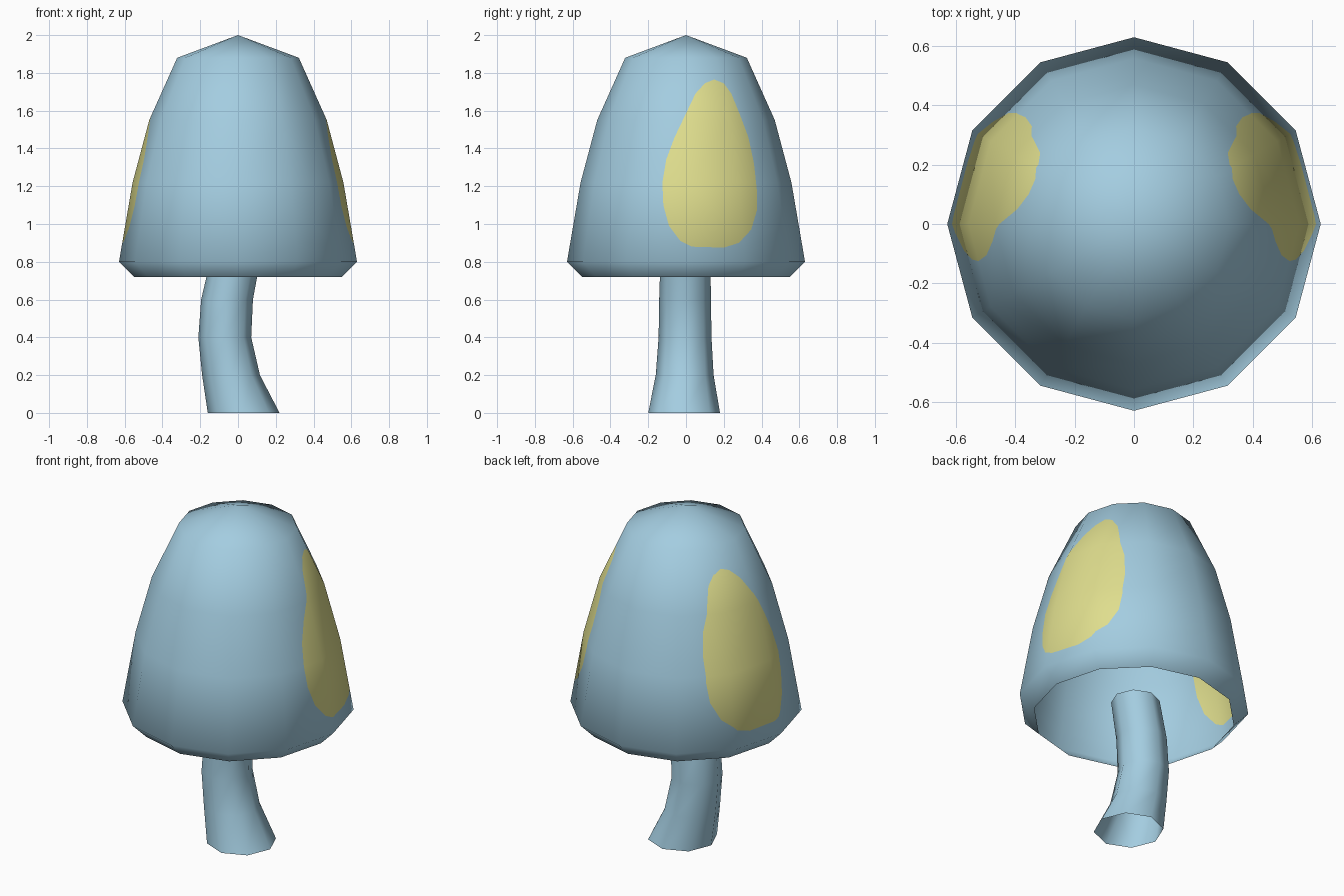
import bpy, bmesh
from math import sin, cos, pi
from mathutils import Vector

cube = bpy.data.objects.get("Cube")
if cube:
    bpy.data.objects.remove(cube)


def material(name, rgb):
    m = bpy.data.materials.new(name)
    m.use_nodes = True
    m.diffuse_color = (*rgb, 1)
    m.node_tree.nodes["Principled BSDF"].inputs["Base Color"].default_value = (*rgb, 1)
    return m


blue = material("pale_blue", (0.37, 0.61, 0.75))
yellow = material("soft_yellow", (0.74, 0.73, 0.27))


def tube(rings, sides):
    """Open skin through rings of (x, y, z, radius); radius 0 closes to a tip."""
    bm = bmesh.new()
    loops = []
    for x, y, z, r in rings:
        if r == 0:
            loops.append([bm.verts.new((x, y, z))] * sides)
        else:
            angles = [2 * pi * i / sides for i in range(sides)]
            loops.append([bm.verts.new((x + r * cos(a), y + r * sin(a), z)) for a in angles])
    for low, high in zip(loops, loops[1:]):
        for i in range(sides):
            j = (i + 1) % sides
            corners = [low[i], low[j], high[j], high[i]]
            bm.faces.new(list(dict.fromkeys(corners)))
    for f in bm.faces:
        f.smooth = True
    bm.normal_update()
    return bm


def finish(bm, name, materials):
    me = bpy.data.meshes.new(name)
    bm.to_mesh(me)
    bm.free()
    for m in materials:
        me.materials.append(m)
    ob = bpy.data.objects.new(name, me)
    bpy.context.collection.objects.link(ob)
    return ob


# Curved hollow stem
stem_rings = [(0.03, -0.01, 0, 0.19), (-0.037, -0.007, 0.2, 0.153), (-0.07, -0.005, 0.4, 0.14),
              (-0.058, -0.005, 0.6, 0.137), (-0.012, -0.003, 0.82, 0.132)]
finish(tube(stem_rings, 8), "stem", [blue])

# Hollow cap with a turned-in rim
cap_profile = [(0.55, 0.72), (0.63, 0.8), (0.558, 1.22), (0.47, 1.55), (0.322, 1.88), (0, 2)]
bm = tube([(0, 0, z, r) for r, z in cap_profile], 12)

# Keep the smooth normals of the plain cap while the spots are cut in
layer = bm.verts.layers.float_vector.new("smooth")
for v in bm.verts:
    v[layer] = v.normal

# Egg-shaped side spots: (y, z) outline, counter-clockwise
egg = [(0.03, 0.88), (0.2, 0.875), (0.28, 0.9), (0.345, 0.97), (0.375, 1.07), (0.375, 1.18),
       (0.36, 1.32), (0.33, 1.46), (0.285, 1.58), (0.24, 1.69), (0.2, 1.745), (0.15, 1.765),
       (0.1, 1.745), (0.05, 1.69), (-0.06, 1.46), (-0.105, 1.34), (-0.125, 1.22),
       (-0.12, 1.1), (-0.09, 0.99), (-0.03, 0.91)]
for side in (1, -1):
    inside = [f for f in bm.faces if f.calc_center_median().x * side > 0.05]
    for (y0, z0), (y1, z1) in zip(egg, egg[1:] + egg[:1]):
        point, outward = Vector((0, y0, z0)), Vector((0, z1 - z0, y0 - y1)).normalized()
        geom = set(inside)
        for f in inside:
            geom.update(f.verts, f.edges)
        cut = bmesh.ops.bisect_plane(bm, geom=list(geom), dist=1e-5, plane_co=point, plane_no=outward)
        faces = {g for g in cut["geom"] if isinstance(g, bmesh.types.BMFace)}
        faces.update(f for f in inside if f.is_valid)
        inside = [f for f in faces if (f.calc_center_median() - point).dot(outward) < 0]
    for f in inside:
        f.material_index = 1

bm.verts.index_update()
normals = [Vector(v[layer]).normalized() for v in bm.verts]
bm.verts.layers.float_vector.remove(layer)
for f in bm.faces:
    f.smooth = True
cap = finish(bm, "cap", [blue, yellow])
cap.data.normals_split_custom_set_from_vertices(normals)
